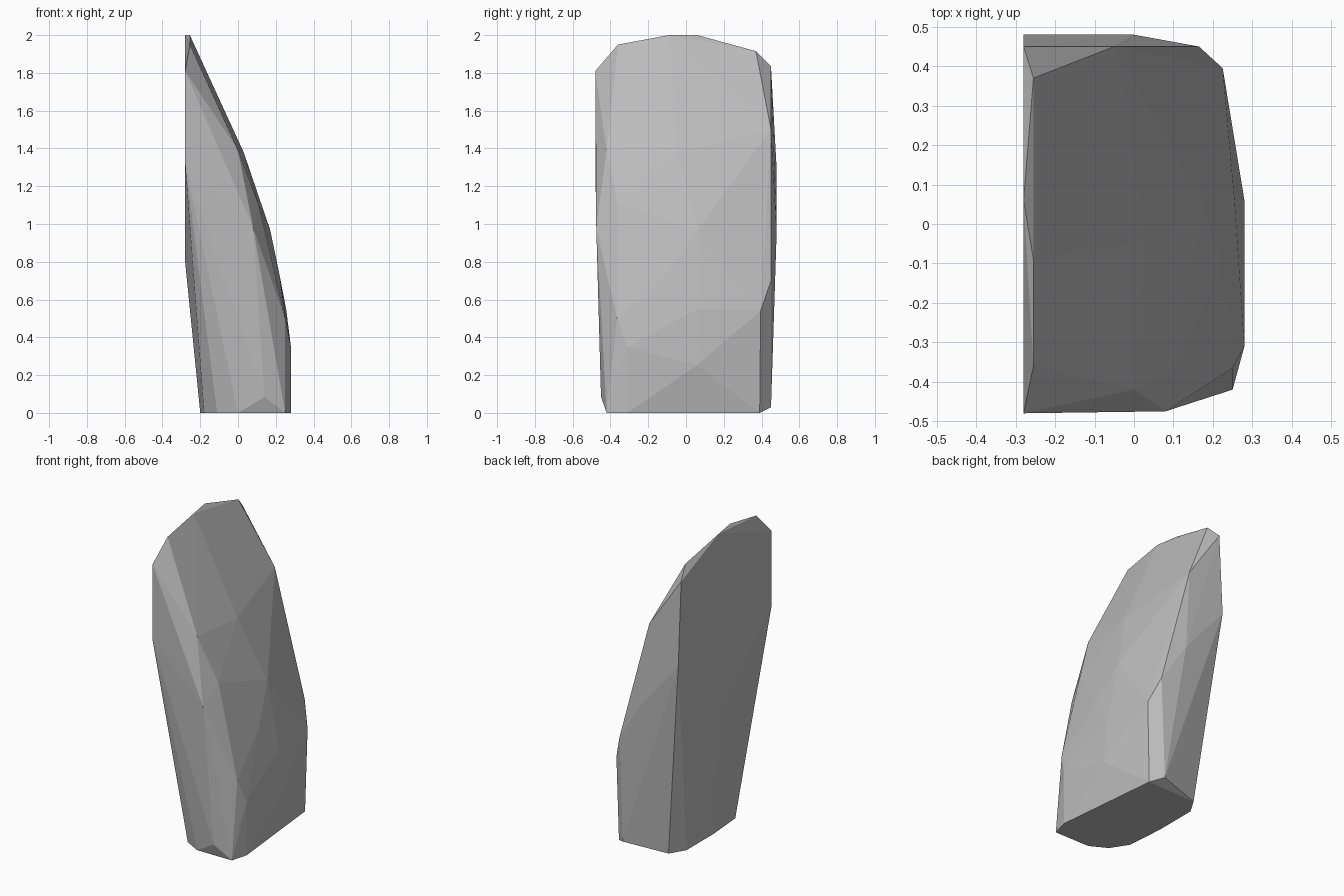
import bpy
import bmesh
from mathutils import Vector

# Remove the default cube only
default_cube = bpy.data.objects.get("Cube")
if default_cube is not None:
    bpy.data.objects.remove(default_cube, do_unlink=True)


def make_material(name, colour):
    """One plain flat colour for the viewport and the render."""
    material = bpy.data.materials.new(name)
    material.use_nodes = True
    material.diffuse_color = colour
    shader = material.node_tree.nodes["Principled BSDF"]
    shader.inputs["Base Color"].default_value = colour
    shader.inputs["Roughness"].default_value = 0.9
    return material


def hull_object(name, corner_groups, material, unit=0.01):
    """Wrap a tight, flat-faceted convex skin around groups of corners."""
    bm = bmesh.new()
    for group in corner_groups:
        for corner in group:
            bm.verts.new(Vector(corner) * unit)
    result = bmesh.ops.convex_hull(bm, input=bm.verts)
    leftover = {g for g in result["geom_interior"] + result["geom_unused"]
                if isinstance(g, bmesh.types.BMVert)}
    bmesh.ops.delete(bm, geom=list(leftover), context="VERTS")
    bmesh.ops.recalc_face_normals(bm, faces=bm.faces)
    mesh = bpy.data.meshes.new(name)
    bm.to_mesh(mesh)
    bm.free()
    mesh.materials.append(material)
    mesh.shade_flat()
    rock = bpy.data.objects.new(name, mesh)
    bpy.context.collection.objects.link(rock)
    return rock


# Corners of the standing stone, in hundredths of a unit
# Flat base resting on the ground
base = [(25, -42, 0), (28, -31, 0), (21, 39, 0), (-14, 38, 0), (-20, 28, 0),
        (-20, 0, 0), (-18, -25, 0), (-11, -36, 0), (0, -42, 0)]

# Thin crest along the top
crest = [(-28, 6, 200), (-25.5, -9, 200), (-25.5, -36, 195),
         (-25.5, 37, 191.5), (-28, 45, 183.5), (-28, -48, 181)]

# Upright back plane that tucks in towards the base
back_plane = [(-28, -48, 132), (-28, 6, 80), (-28, 48, 129)]

# Chipped front flank
front_flank = [(8, -47.5, 98), (14, -45, 8.5), (0, -42, 139), (11, -36, 110)]

# Chipped rear flank
rear_flank = [(0, 48, 96), (-5, 45, 150), (16.5, 45, 70), (14, 45, 3),
              (11, 39.5, 95), (22.5, 39.5, 54)]

# Broad bulging face
bulge = [(3, -5, 138), (4, 28, 128), (17, 6, 97), (22, -10, 73),
         (25.5, 6, 55), (25, -36.5, 50), (28, -31, 35), (28, 6, 25.5)]

stone_grey = make_material("stone grey", (0.5, 0.5, 0.5, 1.0))
hull_object("standing_rock",
            [base, crest, back_plane, front_flank, rear_flank, bulge],
            stone_grey)
